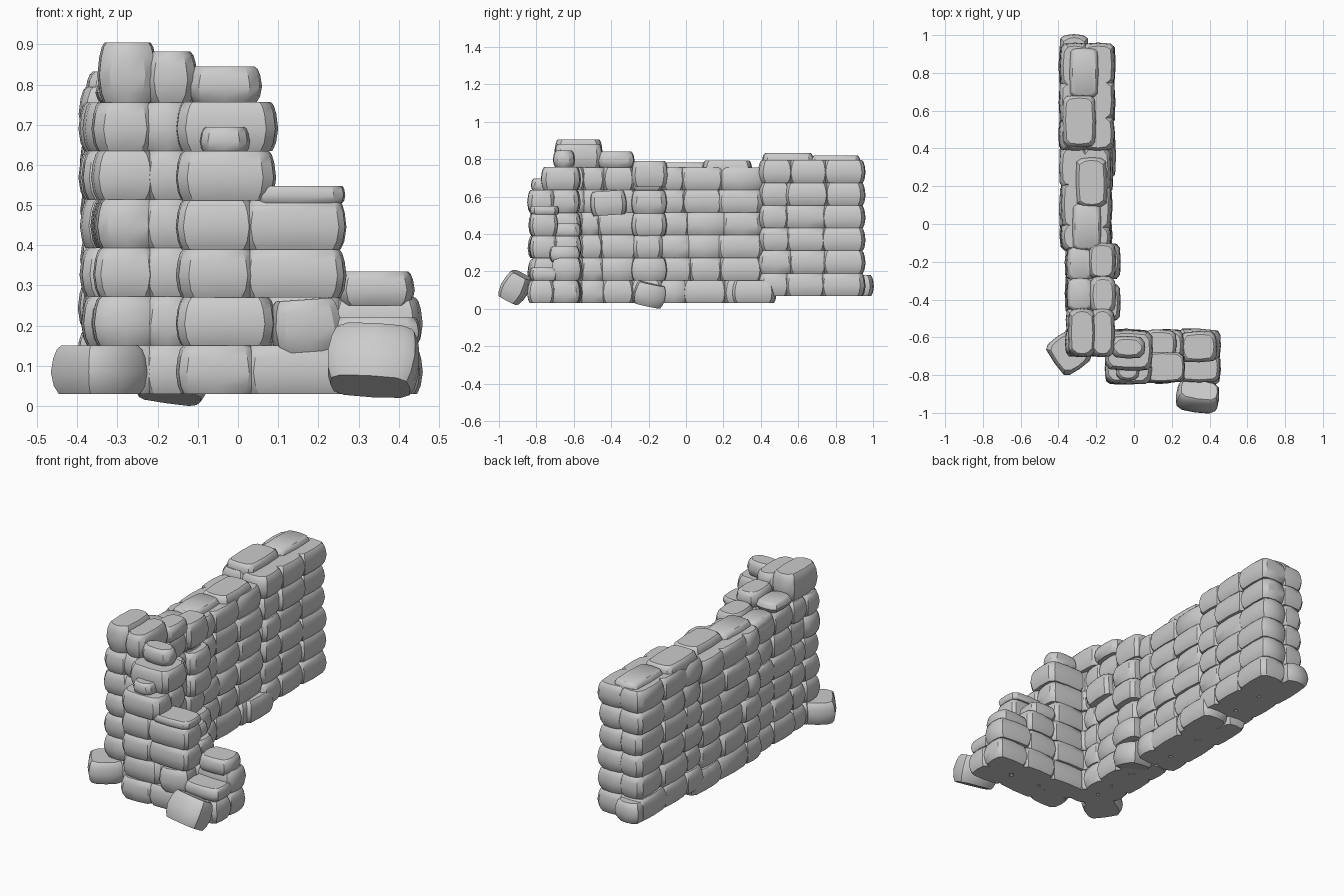
import bpy, bmesh, math, random
from mathutils import Matrix, Vector, Euler

random.seed(7)
J = lambda a: random.uniform(-a, a)


def stone(bm, x0, x1, y0, y1, z0, z1, rot=(0, 0, 0), inset=0.018):
    """Pillow-shaped block: bulged 12-sided rings stacked between two flat beds."""
    hx, hy, hz = (x1 - x0) / 2, (y1 - y0) / 2, (z1 - z0) / 2
    mat = Matrix.Translation(((x0 + x1) / 2, (y0 + y1) / 2, (z0 + z1) / 2)) @ \
        Euler([math.radians(a) for a in rot]).to_matrix().to_4x4()
    cx, cy = random.uniform(0.014, 0.026), random.uniform(0.014, 0.026)
    b = 0.005
    rings = []
    for t, k in ((-1, 0.8), (-0.68, 0.3), (-0.1, 0), (0.5, 0.25), (0.85, 0.6), (1, 1)):
        ax, ay = hx - inset * k, hy - inset * k
        pts = [(ax, -ay + cy), (ax + b, 0), (ax, ay - cy),
               (ax - cx, ay), (0, ay + b), (-ax + cx, ay),
               (-ax, ay - cy), (-ax - b, 0), (-ax, -ay + cy),
               (-ax + cx, -ay), (0, -ay - b), (ax - cx, -ay)]
        rings.append([bm.verts.new(mat @ Vector((px, py, t * hz))) for px, py in pts])
    for r, s in zip(rings, rings[1:]):
        for i in range(12):
            j = (i + 1) % 12
            bm.faces.new((r[i], r[j], s[j], s[i]))
    bm.faces.new(rings[0][::-1])
    bm.faces.new(rings[-1])


def part(name, build):
    bm = bmesh.new()
    build(bm)
    me = bpy.data.meshes.new(name)
    bm.to_mesh(me)
    bm.free()
    ob = bpy.data.objects.new(name, me)
    bpy.context.collection.objects.link(ob)
    bpy.ops.object.select_all(action='DESELECT')
    ob.select_set(True)
    bpy.context.view_layer.objects.active = ob
    bpy.ops.object.shade_smooth_by_angle(angle=math.radians(32))


def wall_along_y(bm, xs, ys, z, courses, jit):
    """Courses of stones, two rows thick, with joints shifted a little per course."""
    for k in range(courses):
        z0 = z + k * 0.121
        for x0, x1 in zip(xs, xs[1:]):
            js = [ys[0]] + [y + J(jit) for y in ys[1:-1]] + [ys[-1]]
            for y0, y1 in zip(js, js[1:]):
                d = J(0.008)
                left = x0 == xs[0]
                # Neighbours overlap so joints stay tight; outer ends stay in place
                stone(bm, x0 - 0.018 * (not left) + d * left, x1 + 0.018 * left + d * (not left),
                      y0 - 0.017 * (y0 != ys[0]), y1 + 0.017 * (y1 != ys[-1]),
                      z0, z0 + 0.121, (0, 0, J(1.5)))


# Tall corner end of the long wall
def corner(bm):
    wall_along_y(bm, (-0.355, -0.22, -0.115), (-0.70, -0.56, -0.45, -0.28, -0.12), 0.03, 6, 0.012)
    stone(bm, -0.345, -0.205, -0.70, -0.45, 0.755, 0.905)
    stone(bm, -0.23, -0.105, -0.70, -0.45, 0.755, 0.882)
    stone(bm, -0.23, -0.10, -0.47, -0.28, 0.755, 0.84)
    stone(bm, -0.35, -0.22, -0.46, -0.29, 0.755, 0.81)
    stone(bm, -0.24, -0.10, -0.29, -0.10, 0.65, 0.79)
    stone(bm, -0.35, -0.22, -0.30, -0.12, 0.70, 0.77)
    # Proud stones on the inner face
    stone(bm, -0.2, -0.075, -0.51, -0.32, 0.50, 0.63, (4, 0, 0))
    for z in (0.15, 0.39, 0.51):
        stone(bm, -0.2, -0.075, -0.29, -0.105, z, z + 0.121)


# Middle stretch
def middle(bm):
    wall_along_y(bm, (-0.385, -0.26, -0.12), (-0.14, 0.0, 0.21, 0.41), 0.03, 6, 0.03)
    stone(bm, -0.27, -0.1, 0.24, 0.48, 0.03, 0.151)
    stone(bm, -0.39, -0.25, 0.24, 0.48, 0.03, 0.151)


# Far end, raised slightly
def far_end(bm):
    wall_along_y(bm, (-0.388, -0.255, -0.11), (0.39, 0.55, 0.74, 0.955), 0.068, 6, 0.015)
    stone(bm, -0.39, -0.245, 0.80, 1.0, 0.068, 0.18)


# Cap stones on the long wall
def caps(bm):
    for x0, x1, y0, y1, z0, z1 in (
            (-0.325, -0.175, -0.14, 0.11, 0.70, 0.783), (-0.305, -0.145, 0.09, 0.35, 0.70, 0.793),
            (-0.375, -0.205, 0.41, 0.68, 0.74, 0.832), (-0.34, -0.19, 0.67, 0.93, 0.74, 0.82)):
        stone(bm, x0, x1, y0, y1, z0, z1, (0, 0, J(2)))


# Short stepped wall: (row, course bottom, course top, joints along x)
FRONT, REAR = (-0.84, -0.69), (-0.72, -0.565)
STEPS = (
    (FRONT, 0.03, 0.15, (-0.15, 0.03, 0.26, 0.455)), (REAR, 0.03, 0.15, (-0.15, 0.08, 0.27, 0.455)),
    (FRONT, 0.15, 0.27, (-0.15, 0.09)), (REAR, 0.15, 0.27, (-0.15, 0.06, 0.25, 0.455)),
    (FRONT, 0.15, 0.22, (0.24, 0.45)),
    (FRONT, 0.27, 0.39, (-0.15, 0.03, 0.265)), (REAR, 0.27, 0.39, (-0.15, 0.08, 0.26)),
    (REAR, 0.25, 0.335, (0.25, 0.435)),
    (FRONT, 0.39, 0.512, (-0.15, 0.03, 0.265)), (REAR, 0.39, 0.512, (-0.15, 0.07)),
    (REAR, 0.38, 0.455, (0.06, 0.22)),
    (FRONT, 0.505, 0.548, (0.035, 0.262)),
    (FRONT, 0.512, 0.635, (-0.15, 0.09)), (REAR, 0.512, 0.635, (-0.15, 0.085)),
    ((-0.77, -0.565), 0.635, 0.757, (-0.15, 0.095)), ((-0.82, -0.70), 0.63, 0.695, (-0.09, 0.025)),
    ((-0.71, -0.60), 0.755, 0.845, (-0.12, 0.055)),
)


def short_wall(bm):
    for (y0, y1), z0, z1, xs in STEPS:
        for x0, x1 in zip(xs, xs[1:]):
            d = J(0.008)
            stone(bm, x0 - 0.015 * (x0 != xs[0]), x1 + 0.015 * (x1 != xs[-1]), y0 + d, y1 + d,
                  z0, z1, (0, 0, J(3)), min(0.018, (z1 - z0) * 0.2))
    # Slipped stone in the second course
    stone(bm, 0.085, 0.25, -0.84, -0.69, 0.135, 0.265, (0, -4, 8))


# Fallen stones
def loose(bm):
    stone(bm, -0.435, -0.255, -0.78, -0.58, 0.03, 0.15, (0, 0, 35))
    stone(bm, 0.228, 0.447, -0.98, -0.845, 0.04, 0.19, (-28, 3, -8))
    stone(bm, -0.25, -0.075, -0.28, -0.115, 0.02, 0.14, (-12, 8, 5))


for name, fn in (("corner_wall", corner), ("middle_wall", middle), ("far_wall", far_end),
                 ("cap_stones", caps), ("short_stepped_wall", short_wall), ("fallen_stones", loose)):
    part(name, fn)
